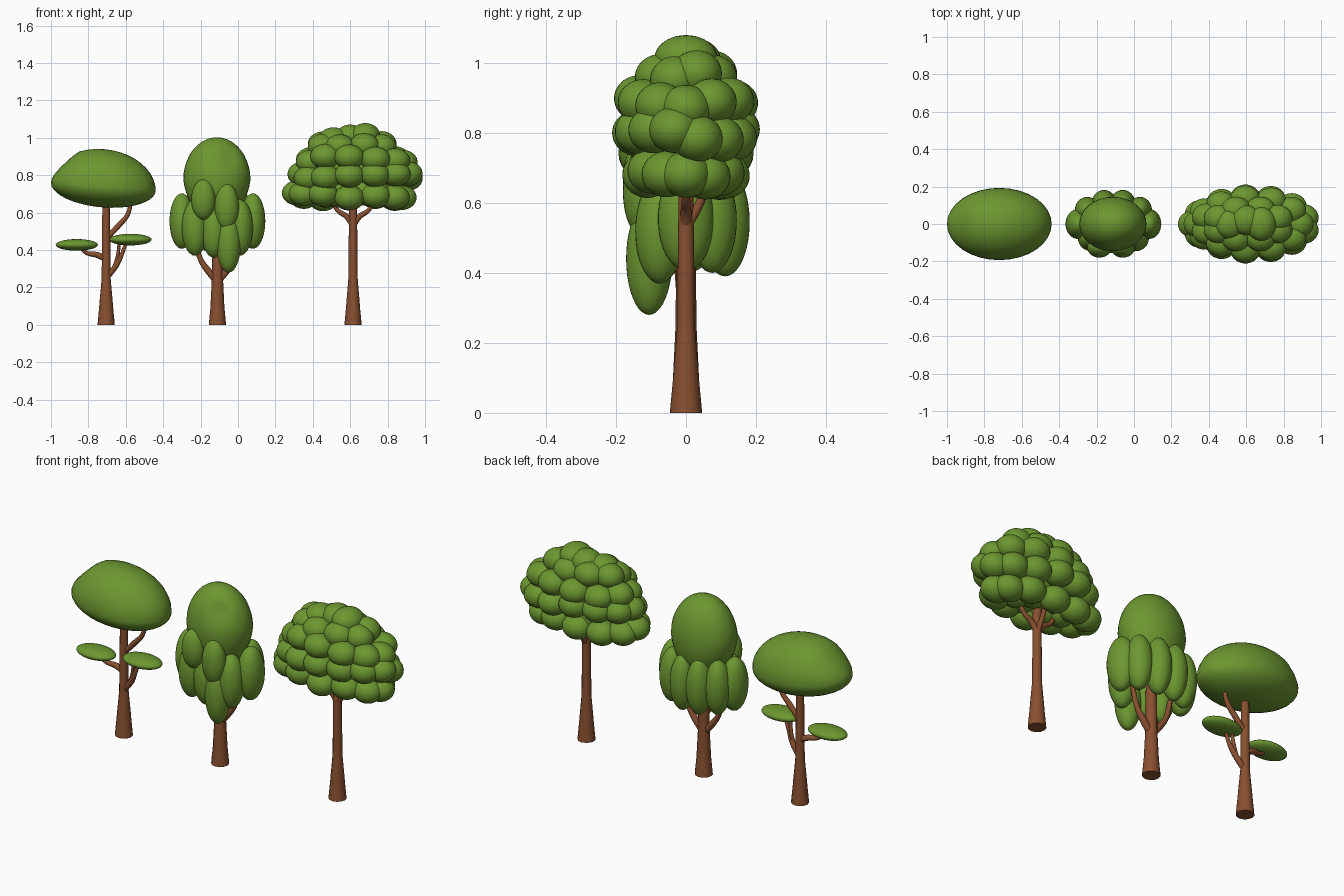
import bpy, bmesh, math, random
from mathutils import Matrix, Vector

random.seed(4)
cube = bpy.data.objects.get("Cube")
if cube:
    bpy.data.objects.remove(cube)


def material(name, color):
    mat = bpy.data.materials.new(name)
    mat.use_nodes = True
    mat.diffuse_color = color
    mat.node_tree.nodes["Principled BSDF"].inputs["Base Color"].default_value = color
    return mat


GREEN = material("leaf green", (0.15, 0.31, 0.03, 1))
BROWN = material("bark brown", (0.25, 0.08, 0.03, 1))


def select_only(obj):
    bpy.ops.object.select_all(action="DESELECT")
    obj.select_set(True)
    bpy.context.view_layer.objects.active = obj


def foliage(name, lobes, shape=None):
    """One object made of ellipsoids, each given as (centre, radii)."""
    bm = bmesh.new()
    for centre, radii in lobes:
        matrix = Matrix.Translation(centre) @ Matrix.Diagonal((*radii, 1))
        bmesh.ops.create_uvsphere(bm, u_segments=32, v_segments=20, radius=1, matrix=matrix)
    if shape:
        for v in bm.verts:
            shape(v.co)
    mesh = bpy.data.meshes.new(name)
    bm.to_mesh(mesh)
    bm.free()
    obj = bpy.data.objects.new(name, mesh)
    bpy.context.collection.objects.link(obj)
    mesh.materials.append(GREEN)
    mesh.shade_smooth()
    return obj


def wood(name, points):
    """Tapered round limb through (x, y, z, radius) points."""
    curve = bpy.data.curves.new(name, "CURVE")
    curve.dimensions = "3D"
    curve.bevel_depth = 1
    curve.bevel_resolution = 4
    curve.resolution_u = 6
    curve.use_fill_caps = True
    spline = curve.splines.new("BEZIER")
    spline.bezier_points.add(len(points) - 1)
    for bp, (x, y, z, r) in zip(spline.bezier_points, points):
        bp.co = (x, y, z)
        bp.radius = r
        bp.handle_left_type = bp.handle_right_type = "AUTO"
    obj = bpy.data.objects.new(name, curve)
    bpy.context.collection.objects.link(obj)
    select_only(obj)
    bpy.ops.object.convert(target="MESH")
    obj = bpy.context.object
    obj.data.materials.clear()
    obj.data.materials.append(BROWN)
    bpy.ops.object.shade_smooth_by_angle(angle=math.radians(50))


def trunk(name, x, top, r):
    wood(name, [(x, 0, 0, 0.046), (x, 0, 0.1, 0.037), (x, 0, 0.25, r + 0.004), (x, 0, top, r)])


# Flat-topped tree: trunk, limbs, wide canopy and two leaf pads
A = -0.705
trunk("flat_tree_trunk", A, 0.68, 0.02)
wood("flat_tree_upper_limb", [(A, 0, 0.46, 0.014), (-0.64, 0, 0.53, 0.015), (-0.59, 0, 0.59, 0.012), (-0.57, 0, 0.68, 0.01)])
wood("flat_tree_left_limb", [(A, 0, 0.25, 0.016), (-0.65, -0.01, 0.32, 0.015), (-0.62, -0.02, 0.38, 0.011), (-0.595, -0.02, 0.45, 0.008)])
wood("flat_tree_left_twig", [(-0.66, -0.01, 0.31, 0.011), (-0.643, -0.01, 0.37, 0.01), (-0.635, -0.02, 0.45, 0.008)])
wood("flat_tree_right_limb", [(A, 0, 0.35, 0.016), (-0.75, 0, 0.373, 0.016), (-0.81, -0.01, 0.385, 0.011), (-0.85, -0.02, 0.42, 0.008)])
pad = (0.113, 0.07, 0.031)
foliage("flat_tree_left_pad", [((-0.575, -0.02, 0.456), pad)])
foliage("flat_tree_right_pad", [((-0.862, -0.02, 0.428), pad)])


def flatten_canopy(co):
    # Shallow underside, domed top, pointed right tip
    u = (co.x + 0.72) / 0.28
    height = co.z - 0.74
    co.z = 0.74 - 0.02 * u + height * (0.56 if height < 0 else 1)
    if u < -0.5 and height > 0:
        co.z -= height * (-0.5 - u) * 0.8


foliage("flat_tree_canopy", [((-0.72, 0, 0.74), (0.28, 0.193, 0.2))], flatten_canopy)

# Drooping tree: trunk, limbs, egg-shaped crown and hanging lobes
B = -0.11
trunk("drooping_tree_trunk", B, 0.62, 0.026)
for side, name in ((-1, "right"), (1, "left")):
    wood("drooping_tree_" + name + "_limb",
         [(B, 0, 0.23, 0.018), (B + side * 0.05, 0, 0.29, 0.018),
          (B + side * 0.09, 0, 0.35, 0.014), (B + side * 0.12, 0, 0.46, 0.012)])


def dent_crown(co):
    # Narrower base and a soft dimple on the front
    if co.z < 0.78:
        co.x = B + (co.x - B) * (1 - (0.78 - co.z) * 0.6)
    dist = (co - Vector((-0.04, -0.12, 0.9))).length
    co.y += 0.025 * max(0, 1 - dist / 0.08)


foliage("drooping_tree_crown", [((-0.113, 0, 0.775), (0.18, 0.145, 0.228))], dent_crown)
lobes = [((B + side * 0.19, 0, 0.555), (0.066, 0.08, 0.148)) for side in (-1, 1)]
lobes += [((B + side * 0.12, -0.075, 0.52), (0.07, 0.07, 0.15)) for side in (-1, 1)]
lobes += [((B + side * 0.14, 0.075, 0.55), (0.066, 0.07, 0.15)) for side in (-1, 1)]
lobes += [((B + side * 0.05, 0.112, 0.545), (0.066, 0.07, 0.155)) for side in (-1, 1)]
lobes += [((-0.185, -0.125, 0.67), (0.065, 0.055, 0.108)),
          ((-0.06, -0.125, 0.63), (0.065, 0.055, 0.125)),
          ((-0.05, -0.105, 0.44), (0.066, 0.066, 0.16)),
          ((-0.13, -0.09, 0.5), (0.066, 0.066, 0.14))]
foliage("drooping_tree_lobes", lobes)

# Round-topped tree: trunk, forked limbs and a dome of leaf clusters
C = 0.615
trunk("dome_tree_trunk", C, 0.68, 0.021)
for side, name in ((-1, "right"), (1, "left")):
    wood("dome_tree_" + name + "_limb",
         [(C, 0, 0.53, 0.016), (C + side * 0.035, 0, 0.58, 0.015),
          (C + side * 0.08, 0, 0.61, 0.012), (C + side * 0.12, 0, 0.68, 0.01)])
wood("dome_tree_back_limb", [(C, 0, 0.53, 0.014), (C, 0.035, 0.59, 0.013), (C, 0.07, 0.68, 0.01)])

# Rings of clusters: centre x, height, ring radius in x and y, count
rings = [(0.595, 0.69, 0.28, 0.11, 12), (0.63, 0.795, 0.285, 0.14, 13),
         (0.63, 0.885, 0.25, 0.135, 11), (0.61, 0.955, 0.17, 0.08, 8),
         (0.61, 0.71, 0.14, 0.05, 6)]
lobes = []
for i, (cx, cz, rx, ry, count) in enumerate(rings):
    for k in range(count):
        a = math.tau * (k + 0.5 * (i % 2)) / count
        centre = (cx + rx * math.cos(a), ry * math.sin(a), cz + random.uniform(-0.018, 0.018))
        lobes.append((centre, (0.08, 0.072, 0.066)))
lobes += [((0.6, 0.02, 1.005), (0.08, 0.08, 0.066)), ((0.68, 0, 1.013), (0.08, 0.09, 0.066)),
          ((0.51, 0, 0.99), (0.08, 0.08, 0.066)), ((0.62, 0, 0.84), (0.24, 0.12, 0.13))]
foliage("dome_tree_leaf_clusters", lobes)
